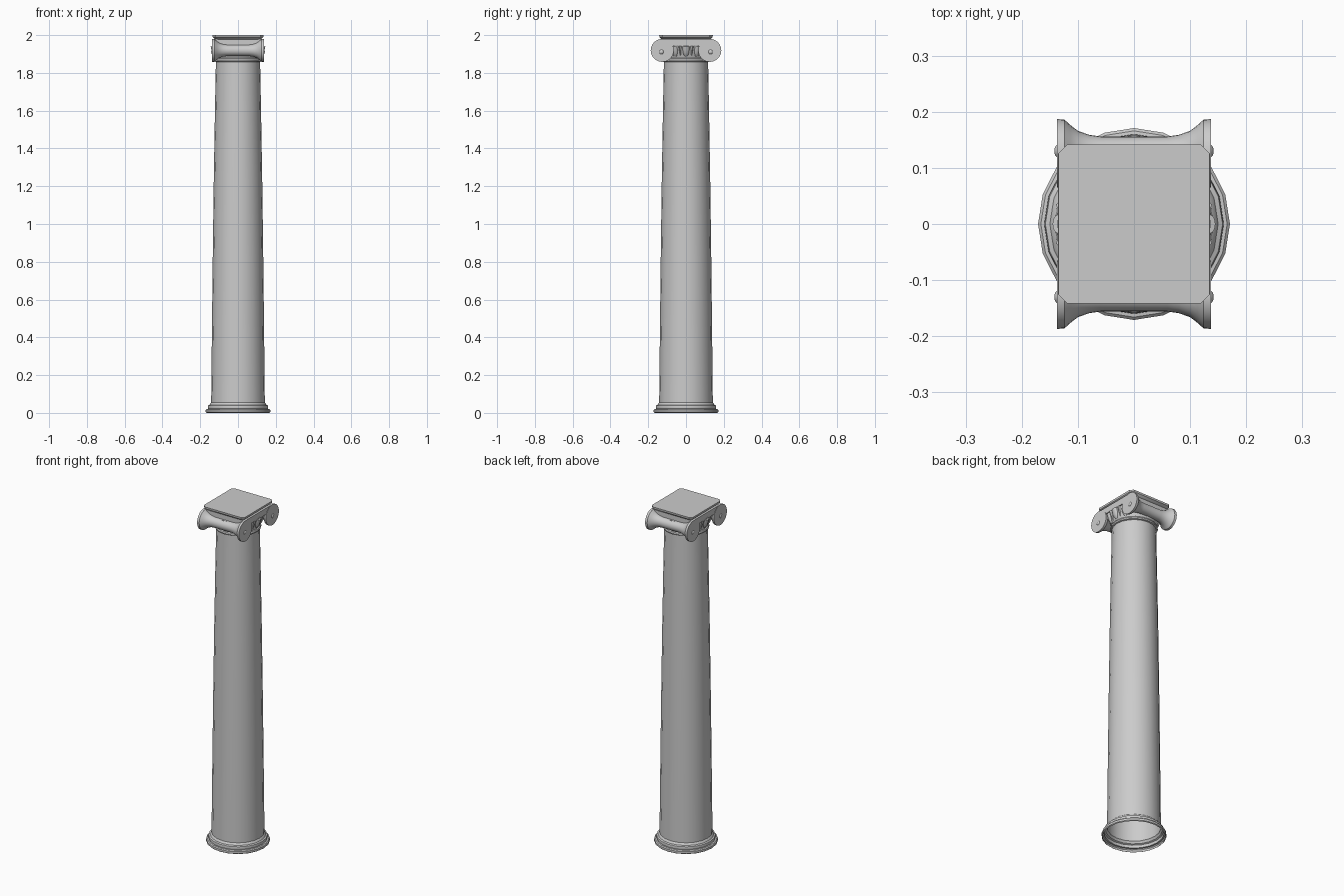
import bpy, bmesh
from math import cos, sin, pi, radians
from mathutils import Matrix, Vector

if "Cube" in bpy.data.objects:
    bpy.data.objects.remove(bpy.data.objects["Cube"])


def finish(name, bm, angle=35):
    mesh = bpy.data.meshes.new(name)
    bm.to_mesh(mesh)
    bm.free()
    obj = bpy.data.objects.new(name, mesh)
    bpy.context.collection.objects.link(obj)
    bpy.ops.object.select_all(action='DESELECT')
    obj.select_set(True)
    bpy.context.view_layer.objects.active = obj
    bpy.ops.object.shade_smooth_by_angle(angle=radians(angle))
    return obj


def loft(name, rings, matrix=Matrix(), caps=True):
    """Skin a stack of closed rings, counter-clockwise, bottom to top."""
    bm = bmesh.new()
    rows = [[bm.verts.new(matrix @ Vector(p)) for p in ring] for ring in rings]
    n = len(rows[0])
    for a, b in zip(rows, rows[1:]):
        for i in range(n):
            j = (i + 1) % n
            bm.faces.new((a[i], a[j], b[j], b[i]))
    if caps:
        bm.faces.new(rows[0][::-1])
        bm.faces.new(rows[-1])
    return finish(name, bm)


def lathe(name, profile, sides=20, matrix=Matrix(), caps=True):
    rings = [[(r * cos(2 * pi * i / sides), r * sin(2 * pi * i / sides), z)
              for i in range(sides)] for r, z in profile]
    return loft(name, rings, matrix, caps)


def chamfered(hx, hy, c, z):
    return [(hx, -hy + c, z), (hx, hy - c, z), (hx - c, hy, z), (-hx + c, hy, z),
            (-hx, hy - c, z), (-hx, -hy + c, z), (-hx + c, -hy, z), (hx - c, -hy, z)]


along_x = Matrix.Rotation(pi / 2, 4, 'Y')

# Hollow base mouldings and tapering shaft
lathe("base", [(.166, 0), (.171, .004), (.171, .016), (.166, .021), (.158, .022),
               (.160, .030), (.158, .039), (.150, .043), (.147, .050), (.142, .055)],
      caps=False)
lathe("shaft", [(.142, .055), (.139, .35), (.134, .8), (.128, 1.25),
                (.122, 1.6), (.117, 1.862)], caps=False)

# Neck ring and flaring bowl under the scrolls
lathe("neck_ring", [(.117, 1.858), (.124, 1.861), (.126, 1.868),
                    (.123, 1.875), (.117, 1.878)])
lathe("echinus", [(.117, 1.875), (.122, 1.89), (.128, 1.91), (.134, 1.93), (.137, 1.948)])

# Band joining the scrolls, and the chamfered top slab
loft("scroll_band", [chamfered(.135, .127, .001, 1.942), chamfered(.135, .127, .001, 1.979)])
loft("abacus", [chamfered(.118, .125, .012, 1.976), chamfered(.126, .133, .014, 1.982),
                chamfered(.134, .141, .016, 1.989), chamfered(.135, .142, .016, 2.0)])

# Waisted scroll rolls with a raised eye at each end
half = [(.030, 0), (.030, .06), (.033, .08), (.040, .10), (.050, .113),
        (.060, .124), (.061, .137)]
roll = [(r, -x) for r, x in half[:0:-1]] + half
for side, y in (("front", -.126), ("back", .126)):
    lathe(side + "_scroll_roll", roll, 24,
          Matrix.Translation((0, y, 1.919)) @ along_x)
    for end, x in (("left", -1), ("right", 1)):
        lathe(f"{side}_{end}_scroll_eye",
              [(.003, -.005), (.009, -.003), (.012, 0), (.009, .003), (.003, .005)], 10,
              Matrix.Translation((x * .137, y + .004 * (1 if y > 0 else -1), 1.911)) @ along_x)

# Egg and dart carving between the scrolls on both faces
for label, turn in (("right", 0), ("left", pi)):
    for k in range(-2, 3):
        a = turn + radians(k * 14)
        spin = Matrix.Rotation(a, 4, 'Z') @ Matrix.Translation((.127, 0, 1.914))
        tilt = Matrix.Rotation(radians(16), 4, 'Y')
        if k % 2 == 0:
            egg = [(.004, -.029), (.011, -.022), (.016, -.006), (.018, .012), (.017, .03)]
            shape = Matrix.Diagonal((.6, 1, 1, 1))
            lathe(f"{label}_egg_{k + 2}", egg, 12, spin @ tilt @ shape)
        else:
            lathe(f"{label}_dart_{k + 2}", [(.001, -.028), (.006, .0), (.009, .03)], 4,
                  spin @ tilt)
